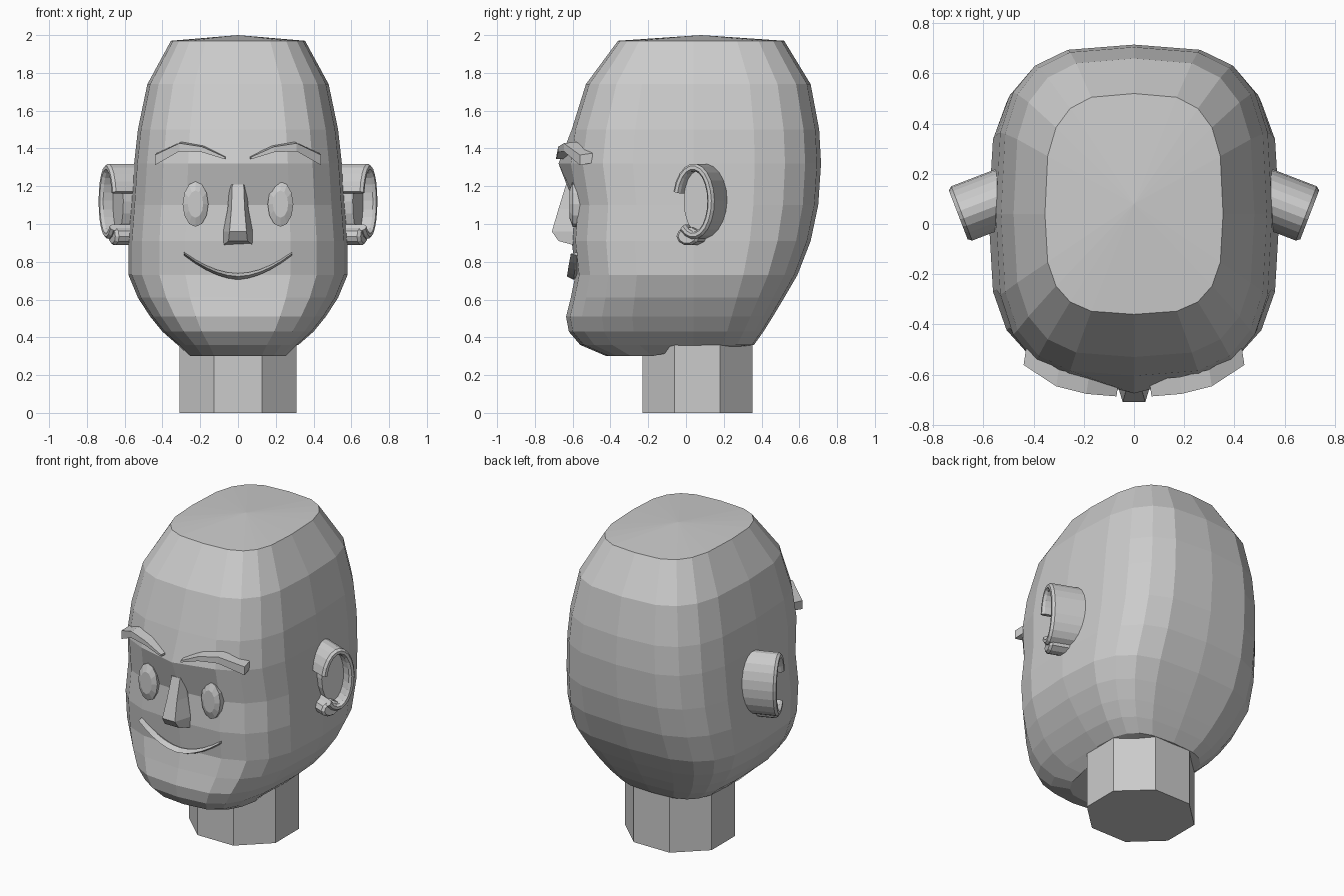
import bpy, bmesh
from math import sin, cos, radians, pi
from mathutils import Vector

cube = bpy.data.objects.get("Cube")
if cube:
    bpy.data.objects.remove(cube)

grey = bpy.data.materials.new("plain grey")
grey.use_nodes = True
GREY = (0.6, 0.6, 0.6, 1)
grey.diffuse_color = GREY
grey.node_tree.nodes["Principled BSDF"].inputs["Base Color"].default_value = GREY


def loft(name, rings, top=None):
    """Skin a list of equal-length closed rings and cap both ends."""
    bm = bmesh.new()
    loops = [[bm.verts.new(p) for p in ring] for ring in rings]
    n = len(loops[0])
    for a, b in zip(loops, loops[1:]):
        for i in range(n):
            j = (i + 1) % n
            bm.faces.new((a[i], a[j], b[j], b[i]))
    bm.faces.new(loops[-1])
    if top:
        apex = bm.verts.new(top)
        for i in range(n):
            bm.faces.new((loops[0][i], loops[0][(i + 1) % n], apex))
    else:
        bm.faces.new(loops[0])
    bmesh.ops.recalc_face_normals(bm, faces=bm.faces)
    mesh = bpy.data.meshes.new(name)
    bm.to_mesh(mesh)
    bm.free()
    mesh.materials.append(grey)
    obj = bpy.data.objects.new(name, mesh)
    bpy.context.collection.objects.link(obj)
    return obj


def soft(v, e=0.625):
    """Signed power that squares off a circle."""
    return (1 if v > 0 else -1) * abs(v) ** e if abs(v) > 1e-6 else 0


# Head: rounded-square rings as (height, half width, front y, back y, brow point)
MID = 0.04
PROFILE = [
    (1.97, .355, -.36, .52, 0), (1.74, .48, -.53, .66, 0),
    (1.50, .53, -.605, .705, 0), (1.32, .55, -.63, .715, .045),
    (1.10, .565, -.59, .70, 0), (.91, .58, -.605, .66, 0),
    (.73, .58, -.585, .59, 0), (.61, .53, -.61, .52, 0),
    (.51, .465, -.635, .46, 0), (.43, .40, -.62, .41, 0),
    (.36, .32, -.56, .36, 0), (.30, .26, -.42, .28, 0),
]
head_rings = []
for z, w, front, back, point in PROFILE:
    ring = []
    for k in range(20):
        a = k * pi / 10
        c = soft(cos(a))
        y = MID + c * (MID - front) * -1 if c > 0 else MID - c * (back - MID)
        if k == 0:
            y -= point
        lift = .045 if z < .33 and y > -.1 else 0
        ring.append((w * soft(sin(a)), y, z + lift))
    head_rings.append(ring)
loft("head", head_rings, top=(0, .08, 2))

# Neck: eight-sided column
loft("neck", [[(.335 * cos(pi / 8 + i * pi / 4), .06 + .315 * sin(pi / 8 + i * pi / 4), z)
               for i in range(8)] for z in (0, .55)])

# Nose: wedge widening downward, (z, tip y, ridge half width, base half width)
loft("nose", [[(-b, -.56, z), (-b, -.6, z), (-r, y, z + d), (r, y, z + d), (b, -.6, z), (b, -.56, z)]
              for z, y, r, b, d in ((1.2, -.635, .03, .045, .01), (1.08, -.675, .035, .055, 0),
                                    (.96, -.71, .045, .078, 0), (.89, -.675, .05, .075, .02))])

# Mouth: thin tapered smile
smile = []
for i in range(11):
    t = i / 5 - 1
    h = .017 - .008 * abs(t)
    x, z = .285 * t, .722 + .12 * abs(t) ** 1.8
    y = -.595 + .02 * t * t
    smile.append([(x, y - .035, z), (x, y, z + h), (x, y + .04, z), (x, y, z - h)])
    smile[-1] = [(px, py, pz) for px, py, pz in smile[-1]]
loft("mouth", smile)

BROW = [(.07, -.665, 1.35, .007), (.19, -.655, 1.397, .017),
        (.31, -.625, 1.41, .025), (.44, -.54, 1.343, .032)]
TILT = radians(21)
OUT = Vector((cos(TILT), -sin(TILT), 0))
BACK = Vector((sin(TILT), cos(TILT), 0))
EAR = Vector((.70, .035, 1.12))

for s, side in ((1, "left"), (-1, "right")):

    def ear_point(u, v, depth):
        p = EAR + BACK * u + OUT * depth + Vector((0, 0, v))
        return (p.x * s, p.y, p.z)

    def ear_oval(cu, cv, ru, rv, depth, n=16):
        return [ear_point(cu + ru * cos(2 * pi * i / n), cv + rv * sin(2 * pi * i / n), depth)
                for i in range(n)]

    # Eye: shallow oval lens
    loft(side + "_eye", [[(s * (.225 + .068 * f * cos(i * pi / 6)), y, 1.105 + .12 * f * sin(i * pi / 6))
                          for i in range(12)] for f, y in ((1, -.55), (1, -.60), (.6, -.618))])

    # Eyebrow: arched bar, thin toward the nose
    loft(side + "_eyebrow", [[(s * x, y - .022, z - h), (s * x, y - .022, z + h * .7),
                              (s * (x - .01), y + .045, z + h), (s * (x - .01), y + .045, z - h * .6)]
                             for x, y, z, h in BROW])

    # Ear rim: bevelled wall swept around an open oval
    rim = []
    for i in range(19):
        a = radians(-130 + i * 295 / 18)
        section = ((1, -.22), (1, -.015), (.9, 0), (.75, 0), (.66, -.015), (.66, -.22))
        rim.append([ear_point((.118 * f) * cos(a), (.2 - .118 * (1 - f)) * sin(a), d)
                    for f, d in section])
    loft(side + "_ear_rim", rim)

    # Ear bowl and lobe
    loft(side + "_ear_bowl", [ear_oval(.005, 0, .082, .165, d) for d in (-.22, -.07)])
    loft(side + "_ear_lobe", [ear_oval(-.04, -.185, r, r * .75, d, 10)
                              for r, d in ((.065, -.22), (.065, -.035), (.05, -.02))])
